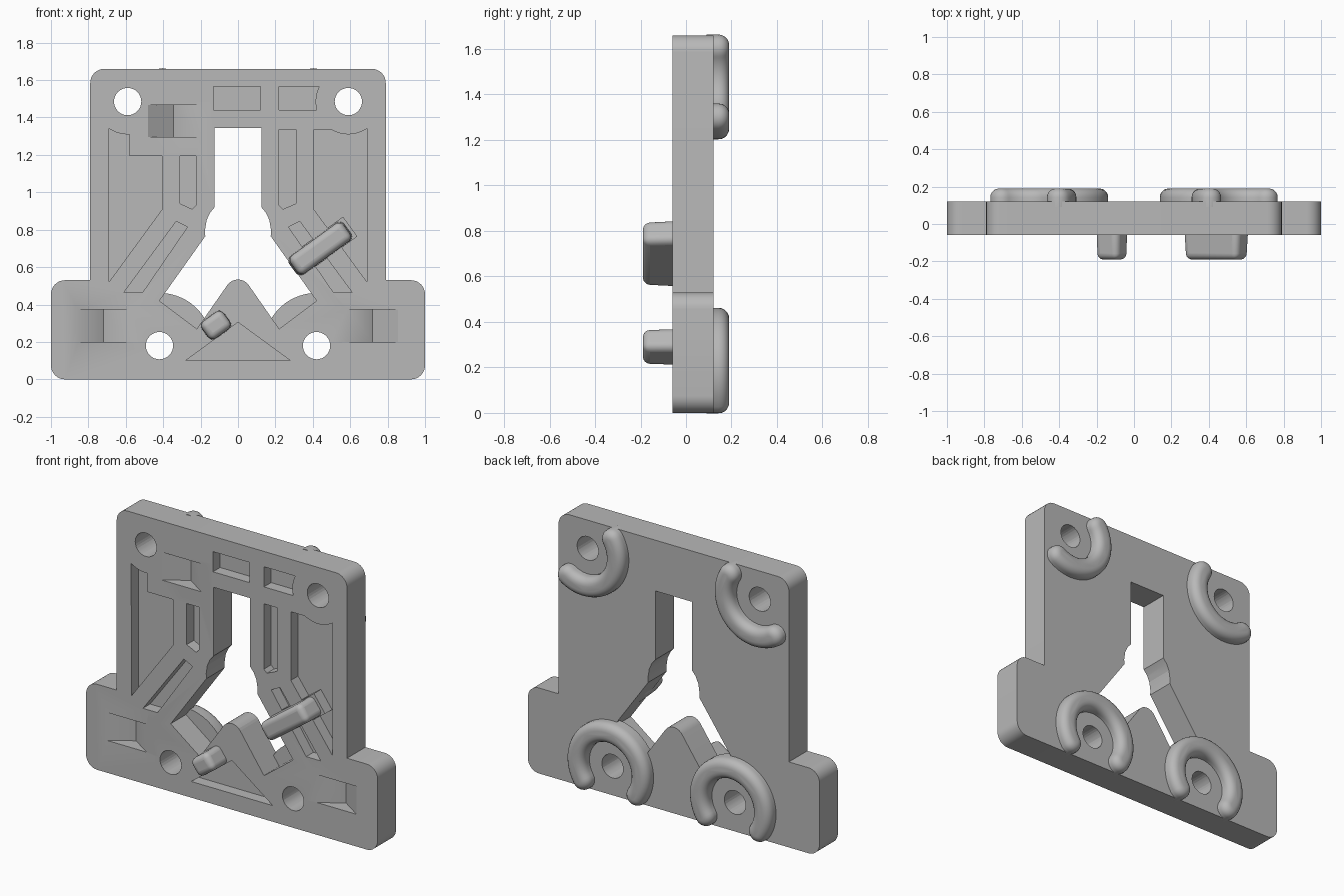
import bpy, bmesh, math
from mathutils import Vector

if "Cube" in bpy.data.objects:
    bpy.data.objects.remove(bpy.data.objects["Cube"])

FRONT, BACK, FLOOR = -0.06, 0.12, 0.01

grey = bpy.data.materials.new("plain_grey")
grey.use_nodes = True
grey.diffuse_color = (0.48, 0.48, 0.48, 1)
grey.node_tree.nodes["Principled BSDF"].inputs["Base Color"].default_value = (0.48, 0.48, 0.48, 1)


def arc(cx, cz, r, a0, a1, n=16):
    """Points on an arc, angles in degrees."""
    angles = [math.radians(a0 + (a1 - a0) * i / n) for i in range(n + 1)]
    return [(cx + r * math.cos(a), cz + r * math.sin(a)) for a in angles]


def fillet(a, p, b, d, n=8):
    """Round corner p between neighbours a and b, starting d away from it."""
    a, p, b = Vector(a), Vector(p), Vector(b)
    u, v = (a - p).normalized(), (b - p).normalized()
    w = math.sin(u.angle(v) / 2)
    out = []
    for i in range(n + 1):
        t = i / n
        k = ((1 - t) ** 2, 2 * t * (1 - t) * w, t * t)
        out.append(tuple(((p + u * d) * k[0] + p * k[1] + (p + v * d) * k[2]) / sum(k)))
    return out


def mirror(points):
    return [(-x, z) for x, z in reversed(points)]


def box(x0, x1, z0, z1):
    return [(x0, z0), (x1, z0), (x1, z1), (x0, z1)]


def add_prism(bm, points, start, end, upright=False):
    """Extrude an x-z profile along y, or an x-y profile along z."""
    def ring(t):
        return [bm.verts.new((a, b, t) if upright else (a, t, b)) for a, b in points]
    r0, r1 = ring(start), ring(end)
    bm.faces.new(r0)
    bm.faces.new(r1)
    for i in range(len(points)):
        j = (i + 1) % len(points)
        bm.faces.new((r0[i], r0[j], r1[j], r1[i]))


def finish(name, bm):
    bmesh.ops.recalc_face_normals(bm, faces=bm.faces)
    mesh = bpy.data.meshes.new(name)
    bm.to_mesh(mesh)
    bm.free()
    mesh.materials.append(grey)
    obj = bpy.data.objects.new(name, mesh)
    bpy.context.scene.collection.objects.link(obj)
    return obj


def smooth(obj):
    bpy.ops.object.select_all(action='DESELECT')
    obj.select_set(True)
    bpy.context.view_layer.objects.active = obj
    bpy.ops.object.shade_smooth_by_angle(angle=math.radians(35))


# Plate outline: wide foot and narrower upper body
right_side = (fillet((0, 0), (1, 0), (1, 0.53), 0.075)
              + fillet((1, 0), (1, 0.53), (0.79, 0.53), 0.075)
              + [(0.79, 0.53)]
              + fillet((0.79, 0.53), (0.79, 1.66), (0, 1.66), 0.075))
bm = bmesh.new()
add_prism(bm, right_side + mirror(right_side), FRONT, BACK)
plate = finish("plate", bm)

# Openings that go right through
cut = bmesh.new()
window = ([(0.22, 0.27), (0.42, 0.42), (0.175, 0.765), (0.176, 0.80), (0.168, 0.85),
           (0.15, 0.89), (0.125, 0.92), (0.125, 1.345)])
peak = fillet((-0.22, 0.27), (0, 0.586), (0.22, 0.27), 0.1)
add_prism(cut, window + mirror(window) + peak, FRONT - 0.1, BACK + 0.1)
for s in (-1, 1):
    for x, z in ((0.42, 0.18), (0.59, 1.485)):
        add_prism(cut, arc(s * x, z, 0.073, 0, 360, 32)[:-1], FRONT - 0.1, BACK + 0.1)

# Flat-bottomed pockets in the front
diagonal = [(0.27, 0.815), (0.33, 0.845), (0.61, 0.465), (0.51, 0.465)]
pockets = [
    # large side pockets, curved round the upper holes
    arc(-0.59, 1.485, 0.175, 235, 273) + [(-0.58, 1.195), (-0.405, 1.195),
                                          (-0.405, 0.91), (-0.69, 0.52)],
    [(0.405, 1.335)] + arc(0.59, 1.485, 0.175, 239, 305) + [(0.69, 0.52), (0.405, 0.91)],
    # inner upright slots
    [(-0.31, 1.195), (-0.225, 1.195), (-0.225, 0.93), (-0.245, 0.91), (-0.31, 0.94)],
    [(0.22, 1.335), (0.31, 1.335), (0.31, 0.94), (0.24, 0.91), (0.22, 0.93)],
    diagonal, mirror(diagonal),
    # top pockets
    box(-0.13, 0.12, 1.44, 1.565),
    [(0.22, 1.565), (0.22, 1.44)] + arc(0.59, 1.485, 0.175, 195, 153),
    # lower triangle
    [(-0.28, 0.1), (0.28, 0.1), (0, 0.305)],
]
for p in pockets:
    add_prism(cut, p, FRONT - 0.1, FLOOR)

# V-bottomed pockets
for x, z in ((-0.345, 1.295), (-0.72, 0.2), (0.72, 0.2)):
    vee = [(x - 0.135, -0.1), (x + 0.135, -0.1), (x + 0.135, FRONT), (x, 0.03), (x - 0.135, FRONT)]
    add_prism(cut, vee, z, z + 0.173, upright=True)

cutter = finish("cutter", cut)
cutter.hide_render = True
mod = plate.modifiers.new("openings", 'BOOLEAN')
mod.object = cutter
mod.solver = 'EXACT'
smooth(plate)
bpy.ops.object.modifier_apply(modifier=mod.name)
bpy.data.objects.remove(cutter)
smooth(plate)


# Open rounded rings on the back
def back_ring(name, cx, cz, a0, a1, r=0.22, t=0.062):
    def end(a, turn):
        x, z = arc(cx, cz, r, a, a, 1)[0]
        return arc(x, z, t, a + turn, a + turn + 180, 12)[1:-1]
    points = (arc(cx, cz, r + t, a0, a1, 40) + end(a1, 0)
              + arc(cx, cz, r - t, a1, a0, 40) + end(a0, 180))
    bm = bmesh.new()
    add_prism(bm, points, BACK - 0.03, 0.19)
    rim = [e for e in bm.edges if all(v.co.y > 0.18 for v in e.verts)]
    bmesh.ops.recalc_face_normals(bm, faces=bm.faces)
    bmesh.ops.bevel(bm, geom=rim, offset=0.047, segments=5, profile=0.5,
                    affect='EDGES', clamp_overlap=False)
    smooth(finish(name, bm))


back_ring("left_lower_ring", 0.42, 0.18, -33, 213)
back_ring("right_lower_ring", -0.42, 0.18, -33, 213)
back_ring("left_upper_ring", 0.59, 1.485, 148, 302)
back_ring("right_upper_ring", -0.59, 1.485, 238, 392)


# Slanted rounded tabs on the front
def slanted(cx, cz, length, width, angle):
    c, s = math.cos(math.radians(angle)), math.sin(math.radians(angle))
    return [(cx + x * c - z * s, cz + x * s + z * c)
            for x, z in box(-length / 2, length / 2, -width / 2, width / 2)]


def tab(name, cx, cz, length, width, angle):
    bm = bmesh.new()
    add_prism(bm, slanted(cx, cz, length, width, angle), 0.03, -0.19)
    for v in bm.verts:
        if v.co.y < -0.1:
            v.co.x = cx + (v.co.x - cx) * 0.93
            v.co.z = cz + (v.co.z - cz) * 0.93
    obj = finish(name, bm)
    bevel = obj.modifiers.new("rounding", 'BEVEL')
    bevel.width = 0.032
    bevel.segments = 5
    smooth(obj)


tab("long_tab", 0.44, 0.70, 0.37, 0.125, 36)
tab("short_tab", -0.118, 0.29, 0.15, 0.12, 36)

# Bridge under the long tab, across the pockets
bm = bmesh.new()
add_prism(bm, slanted(0.45, 0.708, 0.37, 0.13, 36), FRONT + 0.002, 0.05)
finish("tab_bridge", bm)
